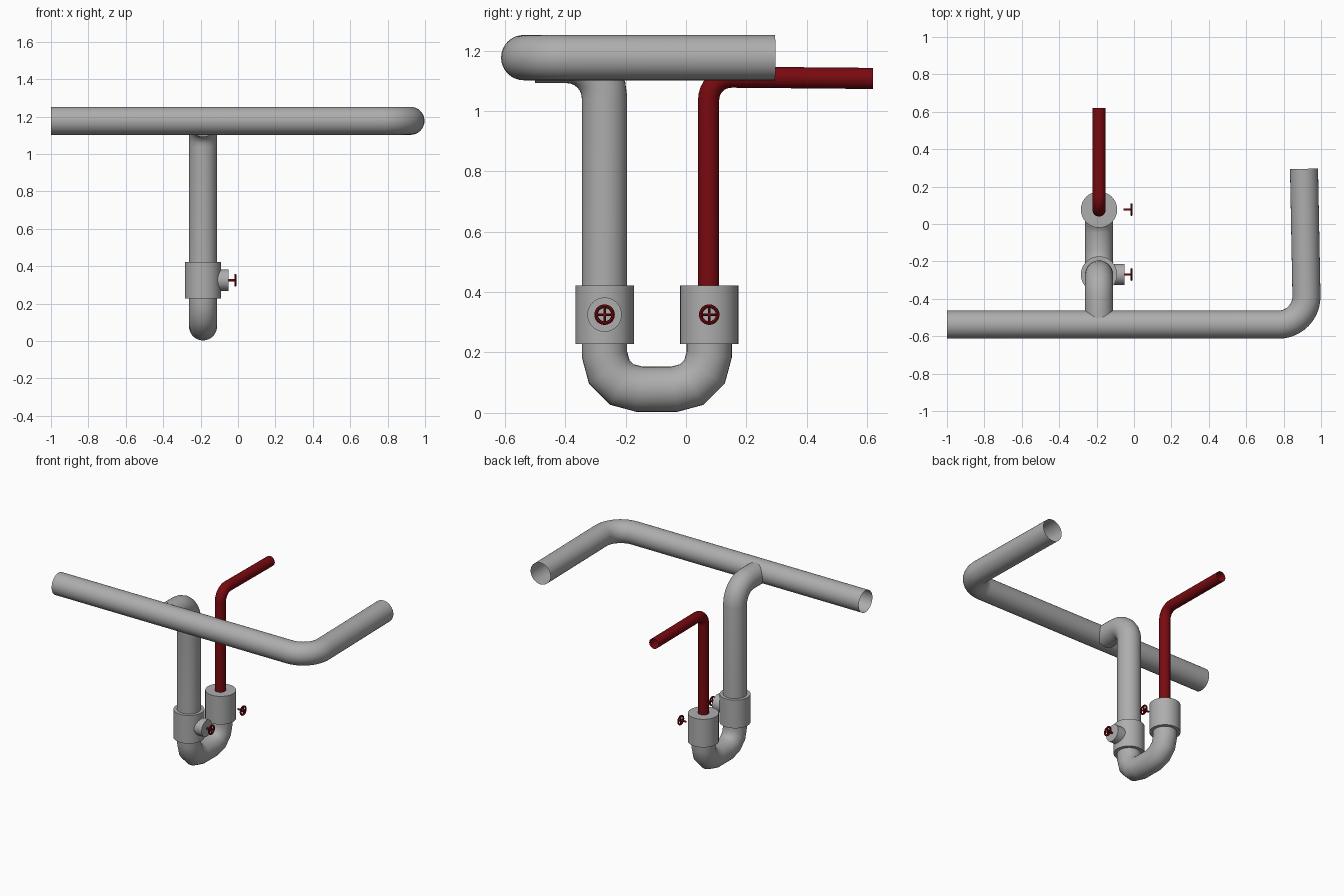
import bpy, bmesh, math
from mathutils import Vector, Matrix

if "Cube" in bpy.data.objects:
    bpy.data.objects.remove(bpy.data.objects["Cube"])


def material(name, rgb):
    m = bpy.data.materials.new(name)
    m.diffuse_color = (*rgb, 1)
    m.use_nodes = True
    m.node_tree.nodes["Principled BSDF"].inputs["Base Color"].default_value = m.diffuse_color
    return m


GREY = material("pipe grey", (0.42, 0.42, 0.42))
RED = material("dark red", (0.19, 0.003, 0.005))
X = -0.187               # plane of the trap
Y_IN, Y_OUT = -0.27, 0.077  # the two vertical legs


def finish(name, bm, mat):
    bmesh.ops.recalc_face_normals(bm, faces=bm.faces[:])
    me = bpy.data.meshes.new(name)
    bm.to_mesh(me)
    bm.free()
    me.materials.append(mat)
    ob = bpy.data.objects.new(name, me)
    bpy.context.collection.objects.link(ob)
    bpy.ops.object.select_all(action='DESELECT')
    ob.select_set(True)
    bpy.context.view_layer.objects.active = ob
    bpy.ops.object.shade_smooth_by_angle(angle=math.radians(40))
    return ob


def fillet(corners, radius, steps):
    """Round the inner corners of a polyline."""
    pts = [Vector(c) for c in corners]
    out = [pts[0]]
    for a, p, b in zip(pts, pts[1:], pts[2:]):
        d0, d1 = (p - a).normalized(), (b - p).normalized()
        turn = d0.angle(d1)
        axis = d0.cross(d1).normalized()
        start = p - d0 * radius * math.tan(turn / 2)
        centre = start + axis.cross(d0) * radius
        for i in range(steps + 1):
            rot = Matrix.Rotation(turn * i / steps, 3, axis)
            out.append(centre + rot @ (start - centre))
    return out + [pts[-1]]


def pipe(name, corners, r, bend, steps, normal, mat, sides=32):
    """Open tube swept along a flat path with mitred joints."""
    path = fillet(corners, bend, steps)
    n = Vector(normal)
    bm = bmesh.new()
    rings = []
    for i, p in enumerate(path):
        d0 = (p - path[max(i - 1, 0)]).normalized()
        d1 = (path[min(i + 1, len(path) - 1)] - p).normalized()
        t = (d0 + d1).normalized()
        mitre = 1 / max(t.dot(d0), t.dot(d1))
        side = n.cross(t) * mitre
        rings.append([bm.verts.new(p + r * (math.cos(a) * side + math.sin(a) * n))
                      for a in (2 * math.pi * k / sides for k in range(sides))])
    for ra, rb in zip(rings, rings[1:]):
        for k in range(sides):
            j = (k + 1) % sides
            bm.faces.new((ra[k], ra[j], rb[j], rb[k]))
    return finish(name, bm, mat)


def add_cylinder(bm, a, b, r, sides=32):
    a, b = Vector(a), Vector(b)
    d = b - a
    m = Matrix.Translation((a + b) / 2) @ d.to_track_quat('Z', 'Y').to_matrix().to_4x4()
    bmesh.ops.create_cone(bm, cap_ends=True, segments=sides, radius1=r, radius2=r,
                          depth=d.length, matrix=m)


def cylinder(name, a, b, r, mat):
    bm = bmesh.new()
    add_cylinder(bm, a, b, r)
    return finish(name, bm, mat)


def valve_handle(name, y, z):
    """Small wheel with a rim, cross spokes and a stem along x."""
    bm = bmesh.new()
    c = Vector((-0.014, y, z))
    add_cylinder(bm, (-0.055, y, z), (-0.008, y, z), 0.006, 12)
    for d in (Vector((0, 0.029, 0)), Vector((0, 0, 0.029))):
        add_cylinder(bm, c - d, c + d, 0.004, 8)
    n, m = 28, 8
    rings = []
    for i in range(n):
        a = 2 * math.pi * i / n
        ring = []
        for k in range(m):
            b = 2 * math.pi * k / m
            rr = 0.028 + 0.006 * math.cos(b)
            ring.append(bm.verts.new(c + Vector((0.006 * math.sin(b),
                                                 rr * math.cos(a), rr * math.sin(a)))))
        rings.append(ring)
    for i in range(n):
        ra, rb = rings[i], rings[(i + 1) % n]
        for k in range(m):
            j = (k + 1) % m
            bm.faces.new((ra[k], ra[j], rb[j], rb[k]))
    return finish(name, bm, RED)


# Long overhead pipe with its side bend
pipe("main_pipe", [(-1, -0.538, 1.177), (0.925, -0.538, 1.177), (0.909, 0.295, 1.177)],
     0.075, 0.15, 10, (0, 0, 1), GREY)

# Branch dropping from the overhead pipe
pipe("branch_pipe", [(X, -0.5, 1.168), (X, Y_IN, 1.168), (X, Y_IN, 0.4)],
     0.075, 0.125, 6, (1, 0, 0), GREY)

# U-shaped trap
pipe("trap_bend", [(X, Y_IN, 0.26), (X, Y_IN, 0.078), (X, Y_OUT, 0.078), (X, Y_OUT, 0.26)],
     0.075, 0.115, 3, (1, 0, 0), GREY)

# Thin red supply pipe
pipe("red_pipe", [(X, Y_OUT - 0.002, 0.4), (X, Y_OUT - 0.002, 1.113), (X, 0.62, 1.108)],
     0.035, 0.075, 8, (1, 0, 0), RED)

# Collars, valve stub and valve handles
for label, y in (("inner", Y_IN), ("outer", Y_OUT)):
    cylinder(label + "_collar", (X, y, 0.227), (X, y, 0.422), 0.097, GREY)
    valve_handle(label + "_valve_handle", y, 0.325)
cylinder("valve_stub", (X, Y_IN, 0.325), (-0.05, Y_IN, 0.325), 0.057, GREY)
